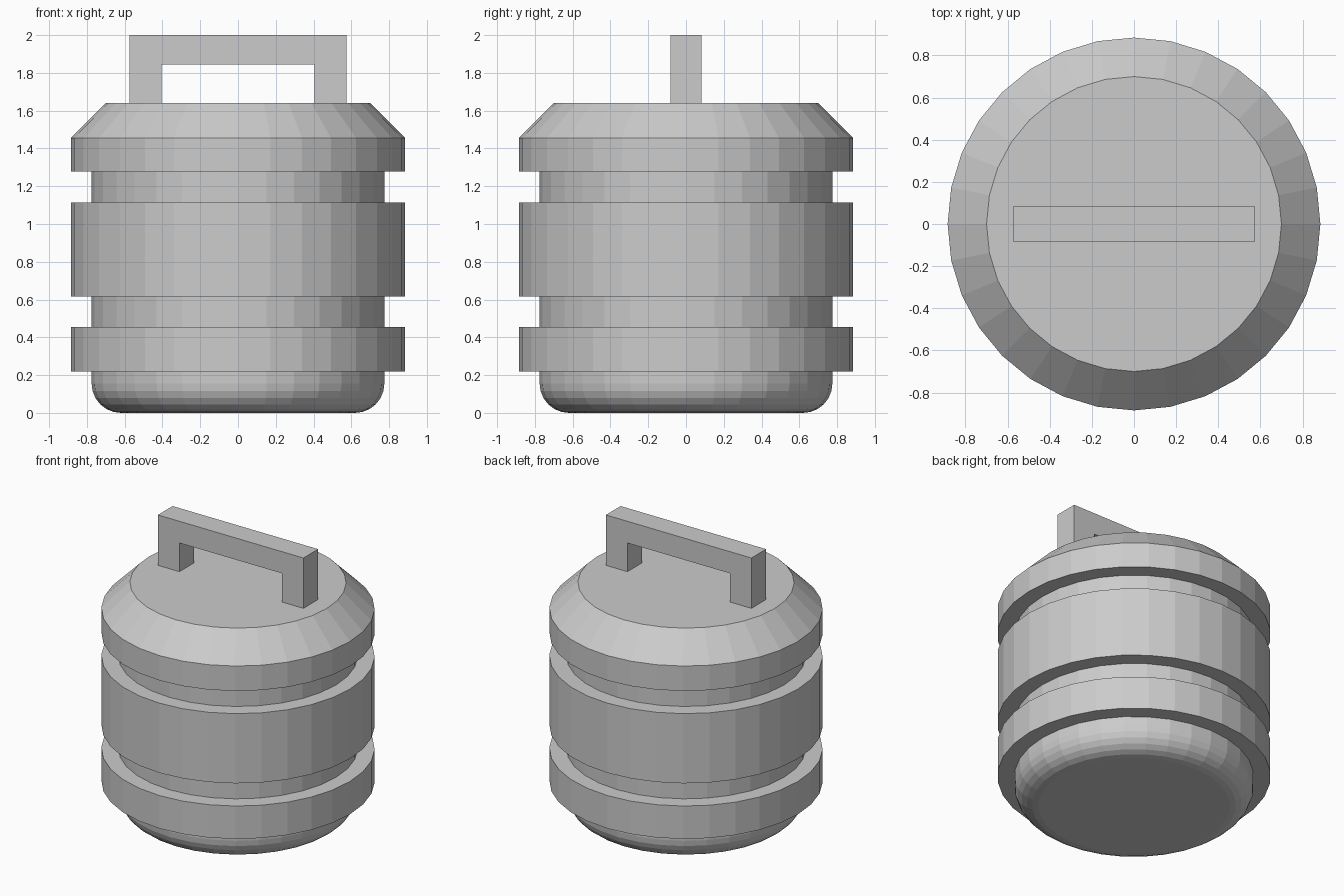
import bpy, bmesh
from math import sin, cos, pi

if "Cube" in bpy.data.objects:
    bpy.data.objects.remove(bpy.data.objects["Cube"])

SIDES = 32
CORE_R, BAND_R, TOP_R = 0.775, 0.885, 0.70


def finish(name, bm):
    bmesh.ops.recalc_face_normals(bm, faces=bm.faces)
    mesh = bpy.data.meshes.new(name)
    bm.to_mesh(mesh)
    bm.free()
    obj = bpy.data.objects.new(name, mesh)
    bpy.context.collection.objects.link(obj)
    return obj


def lathe(name, profile, closed=False):
    """Revolve (radius, z) points; closed joins last to first, otherwise the ends are capped."""
    bm = bmesh.new()
    rings = [[bm.verts.new((r * cos(2 * pi * i / SIDES), r * sin(2 * pi * i / SIDES), z))
              for i in range(SIDES)] for r, z in profile]
    pairs = list(zip(rings, rings[1:]))
    if closed:
        pairs.append((rings[-1], rings[0]))
    else:
        bm.faces.new(rings[0])
        bm.faces.new(rings[-1])
    for a, b in pairs:
        for i in range(SIDES):
            j = (i + 1) % SIDES
            bm.faces.new((a[i], a[j], b[j], b[i]))
    return finish(name, bm)


# Inner canister with rounded bottom edge
ROUND, STEPS = 0.155, 6
foot = [(CORE_R - ROUND + ROUND * sin(t), ROUND - ROUND * cos(t))
        for t in (k * pi / 2 / STEPS for k in range(STEPS + 1))]
lathe("canister_core", foot + [(CORE_R, 1.3)])

# Raised bands around the canister
for name, z0, z1 in (("lower_band", 0.22, 0.455), ("middle_band", 0.617, 1.115)):
    lathe(name, [(CORE_R - 0.01, z0), (BAND_R, z0), (BAND_R, z1), (CORE_R - 0.01, z1)], closed=True)

# Lid with chamfered shoulder
lathe("lid", [(BAND_R, 1.277), (BAND_R, 1.455), (TOP_R, 1.64)])

# Carrying handle: bracket outline extruded through its depth
half = [(0.575, 1.64), (0.575, 2.0)]
inner = [(0.405, 1.845), (0.405, 1.64)]
outline = half + [(-x, z) for x, z in reversed(half)]
outline += [(-x, z) for x, z in reversed(inner)] + inner
DEPTH = 0.083
bm = bmesh.new()
face = bm.faces.new([bm.verts.new((x, -DEPTH, z)) for x, z in outline])
ext = bmesh.ops.extrude_face_region(bm, geom=[face], use_keep_orig=True)
bmesh.ops.translate(bm, vec=(0, 2 * DEPTH, 0),
                    verts=[v for v in ext["geom"] if isinstance(v, bmesh.types.BMVert)])
finish("handle", bm)
